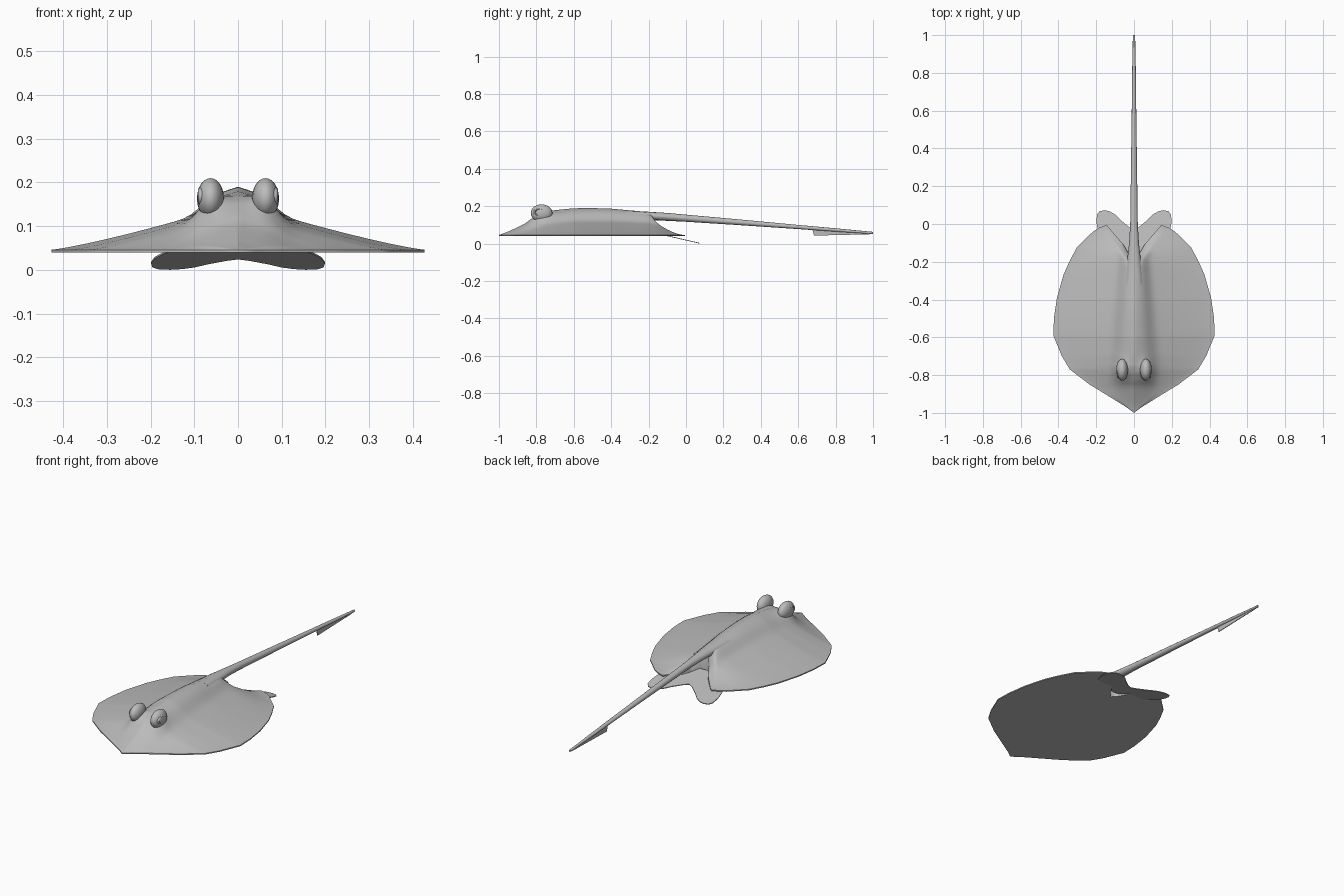
import bpy, bmesh, math
from mathutils import Vector

if "Cube" in bpy.data.objects:
    bpy.data.objects.remove(bpy.data.objects["Cube"], do_unlink=True)

grey = bpy.data.materials.new("plain grey")
grey.use_nodes = True
grey.diffuse_color = (0.5, 0.5, 0.5, 1)
bsdf = grey.node_tree.nodes["Principled BSDF"]
bsdf.inputs["Base Color"].default_value = (0.5, 0.5, 0.5, 1)
bsdf.inputs["Roughness"].default_value = 0.8


def lerp(table, v):
    """Piecewise linear lookup in a list of (input, output) pairs."""
    if v <= table[0][0]:
        return table[0][1]
    for (a, p), (b, q) in zip(table, table[1:]):
        if v <= b:
            return p + (q - p) * (v - a) / (b - a)
    return table[-1][1]


def finish(bm, name, mirror=False, angle=45):
    bmesh.ops.remove_doubles(bm, verts=bm.verts, dist=1e-4)
    bmesh.ops.recalc_face_normals(bm, faces=bm.faces)
    mesh = bpy.data.meshes.new(name)
    bm.to_mesh(mesh)
    bm.free()
    mesh.materials.append(grey)
    ob = bpy.data.objects.new(name, mesh)
    bpy.context.collection.objects.link(ob)
    if mirror:
        mod = ob.modifiers.new("mirror", 'MIRROR')
        mod.use_clip = True
        mod.merge_threshold = 0.0005
    bpy.ops.object.select_all(action='DESELECT')
    ob.select_set(True)
    bpy.context.view_layer.objects.active = ob
    bpy.ops.object.shade_smooth_by_angle(angle=math.radians(angle))
    return ob


# Body disc: half width, centre height and rear notch along y
FLOOR, RIM, NOTCH = 0.04, 0.006, -0.19
half_width = [(-1, 0), (-.97, .04), (-.90, .153), (-.85, .235), (-.77, .34), (-.70, .382),
              (-.59, .427), (-.50, .424), (-.39, .408), (-.265, .372), (-.19, .338),
              (-.12, .30), (-.04, .217), (-.02, .185), (-.005, .145)]
height = [(-1, .046), (-.95, .065), (-.90, .088), (-.86, .108), (-.83, .13), (-.79, .153),
          (-.75, .168), (-.70, .179), (-.6, .189), (-.5, .190), (-.4, .187), (-.19, .168),
          (-.15, .15), (-.10, .117), (-.05, .085), (-.005, .05)]
notch = [(-.19, 0), (-.16, .026), (-.106, .058), (-.06, .098), (-.02, .132), (-.005, .145)]


def top_z(x, y, inner, outer):
    u = min(1, x / outer) if outer > 0 else 1
    s = max(0, lerp(height, y) - FLOOR - RIM) / 0.155
    ridge = lerp([(-.7, .1), (-.19, .065)], y)
    z = s * (0.115 * (1 - u) ** 1.2 + 0.04 * math.exp(-(x / ridge) ** 4) * min(1, (1 - u) * 4))
    if inner > 0:                      # round off the inside of each rear lobe
        z *= 0.4 + 0.6 * min(1, (x - inner) / 0.04)
    # soft swelling around the base of the eyes
    z += 0.025 * math.exp(-((x - .06) / .04) ** 2 - ((y + .775) / .05) ** 2)
    return FLOOR + RIM + z


ys = sorted({p[0] for p in half_width + height + notch} | {round(-.94 + .02 * i, 3) for i in range(17)}
            | {-.55, -.45, -.35, -.3, -.23, -.14, -.08})
COLS = 24
bm = bmesh.new()
rows = []
for y in ys:
    outer, inner = lerp(half_width, y), lerp(notch, y)
    xs = [inner + (outer - inner) * i / COLS for i in range(COLS + 1)]
    top = [bm.verts.new((x, y, top_z(x, y, inner, outer))) for x in xs]
    bottom = [bm.verts.new((x, y, FLOOR)) for x in reversed(xs)]
    rows.append(top + bottom)
for y, a, b in zip(ys[1:], rows, rows[1:]):
    n = len(a)
    for i in range(n if y > NOTCH else n - 1):   # inner wall only along the notch
        j = (i + 1) % n
        bm.faces.new((a[i], a[j], b[j], b[i]))
finish(bm, "body_disc", mirror=True)

# Tapering tail: y, centre z, half width, half height
bm = bmesh.new()
rings = []
for y, z, w, h in [(-.32, .150, .050, .026), (-.19, .148, .036, .022), (-.1, .143, .026, .021),
                   (0, .136, .020, .019), (.3, .113, .016, .015), (.6, .089, .012, .011),
                   (.8, .073, .010, .009), (1, .057, .006, .006)]:
    rings.append([bm.verts.new((w * math.cos(k * math.pi / 6), y, z + h * math.sin(k * math.pi / 6)))
                  for k in range(12)])
for a, b in zip(rings, rings[1:]):
    for i in range(12):
        bm.faces.new((a[i], a[(i + 1) % 12], b[(i + 1) % 12], b[i]))
bm.faces.new(rings[0])
bm.faces.new(rings[-1])
finish(bm, "tail")


def plate(name, points, offset, mirror=False):
    """Thin plate made by extruding an outline along an offset."""
    bm = bmesh.new()
    face = bm.faces.new([bm.verts.new(p) for p in points])
    ext = bmesh.ops.extrude_face_region(bm, geom=[face])
    bmesh.ops.translate(bm, vec=offset, verts=[v for v in ext["geom"] if isinstance(v, bmesh.types.BMVert)])
    return finish(bm, name, mirror, 30)


# Keel under the tail tip
plate("tail_keel", [(-.002, .675, .078), (-.002, .685, .043), (-.002, .98, .050), (-.002, .99, .058)],
      (.004, 0, 0))

# Pair of pelvic fins sloping down behind the body
fin = [(0, -.16), (0, -.03), (.026, -.016), (.07, .02), (.10, .05), (.127, .066), (.155, .073),
       (.182, .068), (.196, .05), (.199, .01), (.19, -.04), (.168, -.09), (.13, -.13), (.07, -.155)]
plate("pelvic_fins", [(x, y, .04 - (y + .1) * .23) for x, y in fin], (0, 0, .004), mirror=True)


# Eyes: raised mound, eyeball and surrounding lid on each side
def ellipsoid(name, centre, radii):
    bm = bmesh.new()
    bmesh.ops.create_uvsphere(bm, u_segments=20, v_segments=12, radius=1)
    for v in bm.verts:
        v.co = Vector(c + r * p for c, r, p in zip(centre, radii, v.co))
    finish(bm, name)


for side, s in (("left", 1), ("right", -1)):
    ellipsoid(side + "_eye_mound", (s * .063, -.772, .163), (.031, .058, .047))
    ellipsoid(side + "_eyeball", (s * .080, -.782, .168), (.013, .022, .015))
    bm = bmesh.new()
    loops = []
    for i in range(20):
        a = i * math.tau / 20
        loops.append([])
        for k in range(8):
            b = k * math.tau / 8
            r = 1 + .25 * math.cos(b)
            loops[-1].append(bm.verts.new((s * (.084 + .007 * math.sin(b)),
                                           -.782 + .027 * r * math.cos(a), .168 + .018 * r * math.sin(a))))
    for i in range(20):
        p, q = loops[i], loops[(i + 1) % 20]
        for k in range(8):
            bm.faces.new((p[k], p[(k + 1) % 8], q[(k + 1) % 8], q[k]))
    finish(bm, side + "_eyelid")
